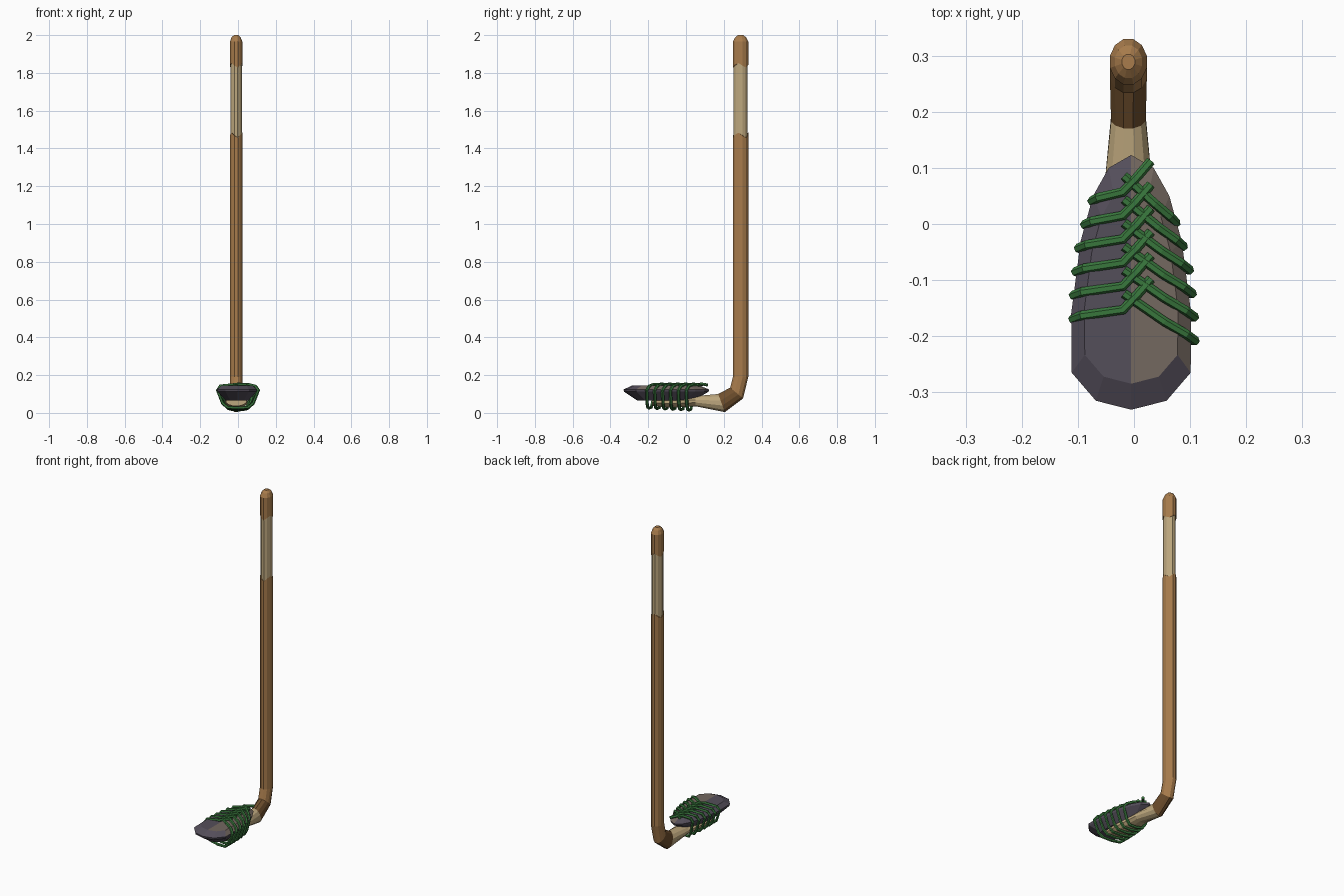
import bpy, bmesh, math

if "Cube" in bpy.data.objects:
    bpy.data.objects.remove(bpy.data.objects["Cube"])

CX = -0.01  # centre line of the haft


def mat(name, rgb):
    m = bpy.data.materials.new(name)
    lin = [(c / 255 / 12.92) if c < 11 else ((c / 255 + 0.055) / 1.055) ** 2.4 for c in rgb]
    m.diffuse_color = (*lin, 1)
    m.use_nodes = True
    m.node_tree.nodes["Principled BSDF"].inputs["Base Color"].default_value = m.diffuse_color
    return m


WOOD = mat("brown wood", (168, 124, 76))
DARK = mat("dark wood", (112, 80, 46))
PALE = mat("pale wood", (190, 168, 126))
STONE = mat("dark stone", (84, 78, 90))
CHIP = mat("worn stone", (116, 104, 96))
CORD = mat("green cord", (58, 122, 62))


def finish(name, bm, mats):
    bmesh.ops.recalc_face_normals(bm, faces=bm.faces)
    me = bpy.data.meshes.new(name)
    bm.to_mesh(me)
    bm.free()
    for m in mats:
        me.materials.append(m)
    ob = bpy.data.objects.new(name, me)
    bpy.context.collection.objects.link(ob)
    return ob


def loft(name, rings, mats, n=12, segmat=None):
    """rings: (y, z, tilt degrees, half width x, half depth, jag)."""
    bm = bmesh.new()
    loops = []
    for y, z, tilt, rx, rd, jag in rings:
        t = math.radians(tilt)
        loop = []
        for k in range(n):
            a = 2 * math.pi * (k + 0.5) / n
            d = rd * math.cos(a)
            loop.append(bm.verts.new((CX + rx * math.sin(a), y + d * math.cos(t),
                                      z - d * math.sin(t) + jag * math.cos(3 * a + 0.6))))
        loops.append(loop)
    for s, (a, b) in enumerate(zip(loops, loops[1:])):
        for k in range(n):
            f = bm.faces.new((a[k], a[(k + 1) % n], b[(k + 1) % n], b[k]))
            f.material_index = segmat(s) if segmat else 0
    bm.faces.new(loops[0])
    last = bm.faces.new(loops[-1])
    last.material_index = len(mats) - 1
    return finish(name, bm, mats)


# handle: rounded cap, bare grip, long shaft with bend and widening toe
PY, RX, RY = 0.289, 0.034, 0.042
loft("handle_cap", [(PY, 2.0, 0, 0.012, 0.014, 0), (PY, 1.988, 0, 0.025, 0.03, 0),
                    (PY, 1.965, 0, RX, RY, 0), (PY, 1.84, 0, RX, RY, 0.012)], [WOOD])
loft("handle_grip", [(PY, 1.88, 0, 0.031, 0.038, 0), (PY, 1.43, 0, 0.031, 0.038, 0)], [PALE])
loft("handle_shaft", [
    (PY, 1.47, 0, RX, RY, 0.014),
    (PY, 0.19, 0, RX, RY, 0),
    (0.268, 0.105, 40, RX, 0.046, 0),
    (0.188, 0.052, 70, 0.032, 0.053, 0),
    (0.05, 0.062, 90, 0.046, 0.028, 0),
    (-0.08, 0.056, 90, 0.062, 0.030, 0),
    (-0.18, 0.062, 90, 0.056, 0.026, 0)],
    [WOOD, DARK, PALE], segmat=lambda s: 0 if s < 2 else (1 if s == 2 else 2))

# stone blade: faceted leaf outline, rim wider than top and bottom
half = [(0, -0.331), (0.063, -0.315), (0.106, -0.265), (0.107, -0.16), (0.09, -0.03),
        (0.068, 0.05), (0.04, 0.1), (0, 0.123)]
outline = half + [(-x, y) for x, y in half[-2:0:-1]]
BX, BY = -0.005, -0.12
bm = bmesh.new()
levels = []
for z, sx, sy in ((0.066, 0.58, 0.66), (0.112, 0.97, 0.985), (0.124, 1, 1), (0.145, 0.78, 0.78)):
    levels.append([bm.verts.new((BX + x * sx, BY + (y - BY) * sy, z)) for x, y in outline])
N = len(outline)
for lo, hi in zip(levels, levels[1:]):
    for k in range(N):
        bm.faces.new((lo[k], lo[(k + 1) % N], hi[(k + 1) % N], hi[k]))
bm.faces.new(levels[0])
h = len(half)
bm.faces.new(levels[-1][:h])
bm.faces.new(levels[-1][h - 1:] + levels[-1][:1])
for f in bm.faces:  # worn patch on the upper right side
    c = f.calc_center_median()
    if c.z > 0.13 and c.x > 0 and c.y > -0.23:
        f.material_index = 1
finish("stone_blade", bm, [STONE, CHIP])

# cord lashings: six loops crossing on top of the blade
for i, w in enumerate((0.075, 0.088, 0.099, 0.104, 0.108, 0.109)):
    dy, low = -0.042 * i, 0.015 + 0.002 * i
    path = [(0.03, 0.112, 0.148), (0.005, 0.083, 0.153), (-0.02, 0.057, 0.15),
            (-w * 0.85, 0.047, 0.143), (-w, 0.041, 0.12), (-w * 0.74, 0.032, 0.05),
            (-w * 0.5, 0.026, low + 0.004), (0, 0.015, low), (w * 0.5, 0.008, low + 0.004),
            (w * 0.74, 0.004, 0.05), (w, 0.002, 0.12), (w * 0.85, 0.014, 0.141),
            (w * 0.5, 0.036, 0.15), (-0.018, 0.086, 0.149)]
    cu = bpy.data.curves.new("cord_lashing", "CURVE")
    cu.dimensions = "3D"
    cu.bevel_depth = 0.0085
    cu.bevel_resolution = 1
    cu.use_fill_caps = True
    sp = cu.splines.new("POLY")
    sp.points.add(len(path) - 1)
    for p, (x, y, z) in zip(sp.points, path):
        p.co = (x, y + dy, z, 1)
    cu.materials.append(CORD)
    ob = bpy.data.objects.new("cord_lashing_%d" % (i + 1), cu)
    bpy.context.collection.objects.link(ob)
    bpy.ops.object.select_all(action="DESELECT")
    ob.select_set(True)
    bpy.context.view_layer.objects.active = ob
    bpy.ops.object.convert(target="MESH")
    for f in ob.data.polygons:
        f.use_smooth = False
